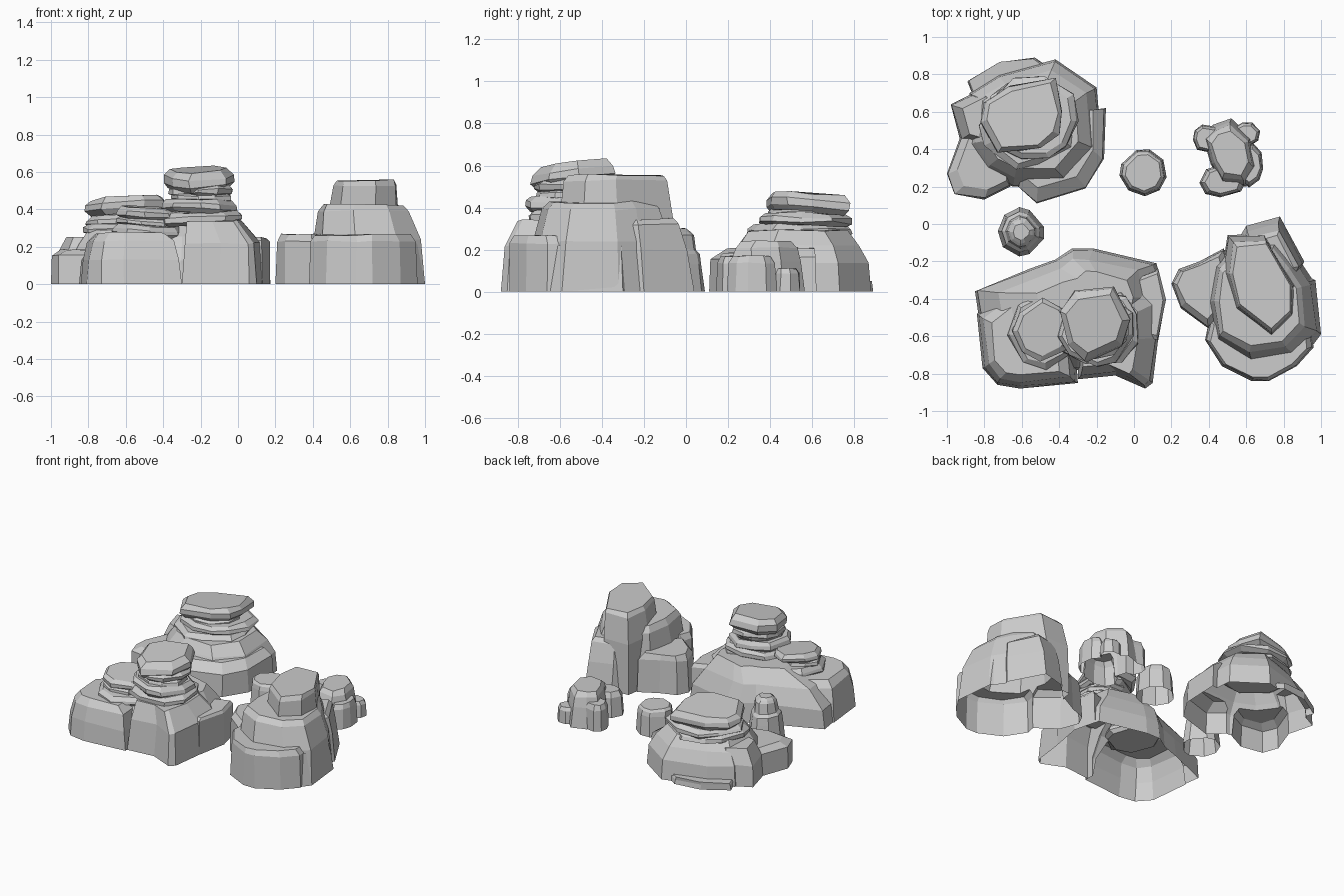
import bpy, bmesh, math, random

if "Cube" in bpy.data.objects:
    bpy.data.objects.remove(bpy.data.objects["Cube"])

random.seed(7)


def blob(cx, cy, rx, ry, n=9, rough=0.1):
    """Irregular polygon around an ellipse."""
    turn = random.uniform(0, 1)
    pts = []
    for i in range(n):
        a = turn + (i + random.uniform(-0.2, 0.2)) * math.tau / n
        k = 1 + random.uniform(-rough, rough * 0.6)
        pts.append((cx + rx * k * math.cos(a), cy + ry * k * math.sin(a)))
    return pts


def rock(name, pts, rings, tilt=(0, 0), jitter=0.006):
    """Closed loft of an outline through rings (z, scale, dx, dy)."""
    cx = sum(p[0] for p in pts) / len(pts)
    cy = sum(p[1] for p in pts) / len(pts)
    bm = bmesh.new()
    loops = []
    for ring in rings:
        z, s, dx, dy = (tuple(ring) + (0, 0))[:4]
        j = jitter if z > 0 else 0
        loop = []
        for x, y in pts:
            ox, oy = (x - cx) * s, (y - cy) * s
            t = tilt[0] * ox + tilt[1] * oy if z > 0 else 0
            loop.append(bm.verts.new((cx + dx + ox + random.uniform(-j, j),
                                      cy + dy + oy + random.uniform(-j, j),
                                      z + t + random.uniform(-j, j))))
        loops.append(loop)
    n = len(pts)
    for a, b in zip(loops, loops[1:]):
        for i in range(n):
            bm.faces.new((a[i], a[(i + 1) % n], b[(i + 1) % n], b[i]))
    bm.faces.new(loops[-1])
    bm.faces.new(loops[0][::-1])
    bmesh.ops.recalc_face_normals(bm, faces=bm.faces)
    me = bpy.data.meshes.new(name)
    bm.to_mesh(me)
    bm.free()
    ob = bpy.data.objects.new(name, me)
    bpy.context.collection.objects.link(ob)
    return ob


def slab(name, pts, z0, z1, tilt=(0, 0), top=0.85):
    """Flat stone with chamfered rims."""
    h = z1 - z0
    rock(name, pts, [(z0, 0.86), (z0 + h * .3, 1), (z0 + h * .65, 0.98), (z1, top)], tilt)


def hollow_shell(name, blocks):
    """Fuse overlapping ground blocks into one skin that is open underneath."""
    body = blocks[0]
    body.name = name
    for b in blocks[1:]:
        m = body.modifiers.new("fuse", 'BOOLEAN')
        m.operation, m.solver, m.object = 'UNION', 'EXACT', b
    dg = bpy.context.evaluated_depsgraph_get()
    me = bpy.data.meshes.new_from_object(body.evaluated_get(dg))
    body.modifiers.clear()
    body.data = me
    for b in blocks[1:]:
        bpy.data.objects.remove(b)
    bm = bmesh.new()
    bm.from_mesh(me)
    floor = [f for f in bm.faces if all(v.co.z < 1e-4 for v in f.verts)]
    bmesh.ops.delete(bm, geom=floor, context='FACES')
    bm.to_mesh(me)
    bm.free()


# Back left outcrop: ground blocks
hollow_shell("back_left_base", [
    rock("core", [(-.9, .42), (-.88, .7), (-.72, .8), (-.42, .88), (-.2, .73),
                  (-.17, .4), (-.35, .2), (-.65, .2), (-.8, .28)],
         [(0, 1), (.14, .97), (.22, .84), (.29, .68)]),
    rock("front_block", [(-.62, .2), (-.52, .11), (-.26, .19), (-.16, .35),
                         (-.15, .62), (-.3, .6), (-.5, .4)],
         [(0, 1), (.16, .97), (.21, .82, -.03, .04)]),
    rock("corner_block", [(-1, .27), (-.96, .16), (-.8, .13), (-.66, .2),
                          (-.7, .45), (-.92, .49)],
         [(0, 1), (.155, .96), (.185, .8, .02, .02)]),
    rock("side_block", [(-.98, .64), (-.93, .45), (-.75, .4), (-.68, .65), (-.82, .72)],
         [(0, 1), (.15, .95), (.25, .75, .03, 0)]),
    rock("ledge", [(-.89, .76), (-.72, .865), (-.53, .89), (-.46, .84), (-.5, .7),
                   (-.85, .66)], [(0, 1), (.035, .99), (.05, .95)])])
# Back left outcrop: stacked slabs
slab("back_left_slab_low", blob(-.57, .54, .28, .25, 10), .26, .32)
slab("back_left_slab_mid", blob(-.55, .56, .26, .24, 10), .31, .37, (.03, -.03))
slab("back_left_neck", blob(-.58, .57, .2, .18, 9), .34, .4)
slab("back_left_cap", [(-.82, .55), (-.8, .65), (-.66, .74), (-.42, .78), (-.38, .6),
                       (-.4, .48), (-.5, .4), (-.73, .38)], .37, .46, (.06, -.08))

# Front left outcrop: ground blocks
hollow_shell("front_left_base", [
    rock("core", [(-.85, -.36), (-.56, -.24), (-.42, -.19), (-.33, -.13), (-.22, -.13),
                  (.12, -.21), (.17, -.4), (.1, -.7), (-.3, -.78), (-.8, -.7)],
         [(0, 1), (.13, .97), (.25, .76), (.34, .5, .06, 0)]),
    rock("west_block", [(-.84, -.48), (-.81, -.77), (-.73, -.86), (-.61, -.88),
                        (-.3, -.85), (-.33, -.4), (-.6, -.3)],
         [(0, 1), (.13, .95), (.23, .84), (.275, .68)]),
    rock("east_block", [(-.3, -.83), (-.1, -.81), (.06, -.88), (.1, -.85), (.13, -.61),
                        (.14, -.4), (0, -.25), (-.3, -.35)],
         [(0, 1), (.22, .92), (.34, .68, -.06, 0)]),
    rock("side_block", [(.17, -.4), (.13, -.62), (0, -.6), (-.02, -.3), (.13, -.24)],
         [(0, 1), (.23, .97), (.25, .88)])])
# Front left outcrop: main stack and small side stack
for i, (x, y, rx, ry, z0, z1) in enumerate([
        (-.19, -.56, .23, .21, .32, .39), (-.2, -.57, .21, .2, .38, .45),
        (-.2, -.55, .17, .17, .44, .49), (-.2, -.54, .18, .18, .47, .53)]):
    slab(f"front_left_slab_{i + 1}", blob(x, y, rx, ry, 9), z0, z1,
         (random.uniform(-.06, .06), random.uniform(-.06, .06)))
slab("front_left_cap", [(-.4, -.47), (-.32, -.36), (-.11, -.34), (-.02, -.51), (-.06, -.65),
                        (-.26, -.74), (-.35, -.65)], .51, .615, (.02, .12), .78)
for i, (x, y, r, z0, z1) in enumerate([
        (-.49, -.58, .2, .25, .32), (-.5, -.58, .15, .31, .36), (-.48, -.57, .17, .35, .41)]):
    slab(f"front_left_side_slab_{i + 1}", blob(x, y, r, r, 8), z0, z1, (-.05, .05))

# Right outcrop: tower, shoulders and skirt blocks
hollow_shell("right_outcrop", [
    rock("core", [(.38, -.42), (.42, -.2), (.57, -.06), (.78, -.05), (.89, -.2), (.97, -.32),
                  (1, -.59), (.87, -.72), (.62, -.76), (.42, -.64)],
         [(0, 1), (.24, .91), (.39, .79, -.02, 0), (.425, .7, -.02, 0)]),
    rock("tower", [(.5, -.06), (.7, -.05), (.87, -.33), (.86, -.5), (.74, -.62), (.53, -.46),
                   (.47, -.25)],
         [(0, 1), (.35, .95), (.53, .86, .01, 0), (.555, .78, .01, 0)]),
    rock("front_block", [(.38, -.62), (.47, -.76), (.63, -.84), (.72, -.84), (.87, -.76),
                         (.96, -.66), (.94, -.5), (.65, -.45), (.4, -.52)],
         [(0, 1), (.23, .96), (.265, .88)]),
    rock("west_block", [(.2, -.32), (.24, -.24), (.35, -.2), (.48, -.13), (.55, -.4),
                        (.4, -.56), (.25, -.45)],
         [(0, 1), (.23, .94), (.27, .78)]),
    rock("back_block", [(.57, -.06), (.6, -.01), (.78, .04), (.91, -.2), (.85, -.33),
                        (.62, -.3)],
         [(0, 1), (.2, .92, 0, -.02), (.32, .83, 0, -.04), (.345, .7, 0, -.05)]),
    rock("side_block", [(.89, -.26), (.97, -.3), (1, -.59), (.94, -.67), (.8, -.55),
                        (.8, -.3)],
         [(0, 1), (.22, .95, -.03, 0), (.26, .85, -.04, 0)])])

# Small round stump
hollow_shell("stump", [rock("stump", blob(.05, .275, .127, .13, 9, .04),
             [(0, 1), (.14, .93), (.17, .88), (.185, .76)], jitter=.003)])

# Small stepped spire
hollow_shell("stepped_spire", [rock("spire", blob(-.605, -.04, .127, .13, 9, .05),
             [(0, 1), (.13, .88), (.18, .82), (.2, .68), (.27, .6), (.285, .48), (.3, .34)],
             jitter=.003)])

# Small rock cluster
cluster = [rock("main", [(.37, .46), (.42, .53), (.52, .565), (.63, .46), (.66, .3), (.6, .2),
                         (.47, .21), (.41, .32)],
                [(0, 1), (.14, .92), (.21, .82), (.24, .66)])]
for x, y, rx, ry, h in [(.39, .46, .08, .08, .18), (.47, .23, .13, .09, .17),
                        (.6, .48, .075, .07, .11), (.615, .32, .08, .12, .17)]:
    cluster.append(rock("lobe", blob(x, y, rx, ry, 8, .08),
                        [(0, 1), (h * .8, .92), (h, .75)], jitter=.003))
hollow_shell("rock_cluster", cluster)
